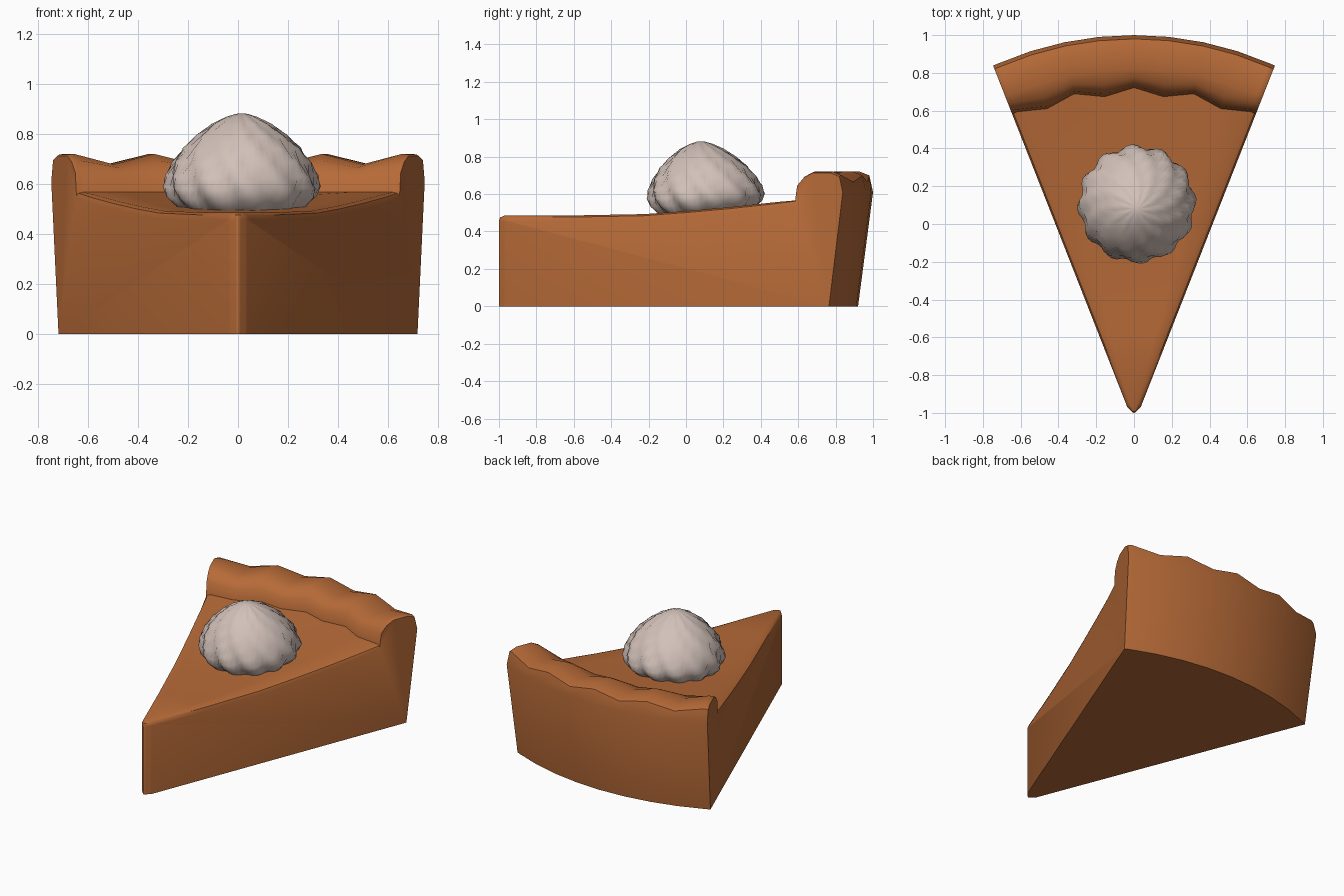
import bpy, bmesh, math

if "Cube" in bpy.data.objects:
    bpy.data.objects.remove(bpy.data.objects["Cube"])


def material(name, rgb):
    m = bpy.data.materials.new(name)
    m.diffuse_color = (*rgb, 1)
    m.use_nodes = True
    m.node_tree.nodes["Principled BSDF"].inputs["Base Color"].default_value = m.diffuse_color
    return m


def finish(bm, name, mat, angle):
    bmesh.ops.recalc_face_normals(bm, faces=bm.faces)
    me = bpy.data.meshes.new(name)
    bm.to_mesh(me)
    bm.free()
    me.materials.append(mat)
    ob = bpy.data.objects.new(name, me)
    bpy.context.collection.objects.link(ob)
    bpy.ops.object.select_all(action='DESELECT')
    ob.select_set(True)
    bpy.context.view_layer.objects.active = ob
    bpy.ops.object.shade_smooth_by_angle(angle=math.radians(angle))
    return ob


baked = material("baked orange brown", (0.47, 0.145, 0.039))
white = material("whipped cream", (0.64, 0.53, 0.48))

# Pie slice: radial profile swept across the wedge
# each row: radius, height, edge drop, scallop shift of radius, scallop shift of height
ROWS = [
    (0.06, 0.0, 0, 0, 0), (0.06, 0.455, 0, 0, 0), (0.066, 0.475, .5, 0, 0),
    (0.09, 0.485, 1, 0, 0), (0.5, 0.486, 1, 0, 0), (0.9, 0.493, 1, 0, 0),
    (1.15, 0.510, 1, 0, 0), (1.4, 0.531, 1, 0, 0), (1.66, 0.557, 1, 0, 0),
    (1.782, 0.567, .5, -.04, 0), (1.795, 0.645, 0, -.04, -.015),
    (1.835, 0.695, .2, -.03, -.03), (1.885, 0.72, .25, -.01, -.042),
    (1.99, 0.72, .25, 0, -.042), (2.04, 0.70, .2, 0, -.035),
    (2.06, 0.61, 0, 0, 0), (1.98, 0.0, 0, 0, 0)]
HALF = math.radians(21.45)
# each column: lateral position, edge inset share, drop, odd scallop
COLS = [(-1, 0, .03, 0), (-1, .3, .009, 0)]
COLS += [(i / 4 - 1, 1, 0, i % 2) for i in range(9)]
COLS += [(1, .3, .009, 0), (1, 0, .03, 0)]

bm = bmesh.new()
grid = []
for t, inset, drop, odd in COLS:
    line = []
    for r, z, d, sr, sz in ROWS:
        half_w = HALF * r
        s = t * (1 - inset * min(0.03, 0.5 * half_w) / half_w)
        if r < 0.1:
            r += 0.04 * s * s              # rounded tip
        else:
            r *= 1 - 0.01 * s * s          # flatter arc at the crust
        r += sr * odd
        a = HALF * s
        line.append(bm.verts.new((r * math.sin(a), r * math.cos(a) - 1.06,
                                  z + sz * odd - drop * d)))
    grid.append(line)
n = len(ROWS)
for p, q in zip(grid, grid[1:]):
    for k in range(n):
        j = (k + 1) % n
        bm.faces.new((p[k], p[j], q[j], q[k]))
bm.faces.new(grid[0])
bm.faces.new(grid[-1])
finish(bm, "pie_slice", baked, 40)

# Whipped cream: twisted fluted dollop
LOBES, SEG = 12, 72
PROFILE = [(0.2, 0.485), (0.255, 0.515), (0.29, 0.55), (0.302, 0.59), (0.292, 0.635),
           (0.268, 0.69), (0.228, 0.745), (0.175, 0.795), (0.115, 0.84),
           (0.06, 0.868), (0.022, 0.88)]
bm = bmesh.new()
rings = []
for i, (r, z) in enumerate(PROFILE):
    u = (z - 0.485) / 0.395
    twist = -1.0 * u ** 1.3
    ring = []
    for k in range(SEG):
        a = 2 * math.pi * k / SEG
        f = abs(math.sin(LOBES * (a - twist) / 2))   # rounded lobes, sharp grooves
        rr = r * (0.93 + 0.12 * f)
        ring.append(bm.verts.new((0.015 + rr * math.cos(a),
                                  0.115 - 0.035 * u + rr * math.sin(a),
                                  z + 0.02 * (1 - u) * math.sin(a))))
    rings.append(ring)
for p, q in zip(rings, rings[1:]):
    for k in range(SEG):
        j = (k + 1) % SEG
        bm.faces.new((p[k], p[j], q[j], q[k]))
top = bm.verts.new((0.015, 0.08, 0.882))
for k in range(SEG):
    bm.faces.new((rings[-1][k], rings[-1][(k + 1) % SEG], top))
bm.faces.new(rings[0])
finish(bm, "whipped_cream", white, 60)
